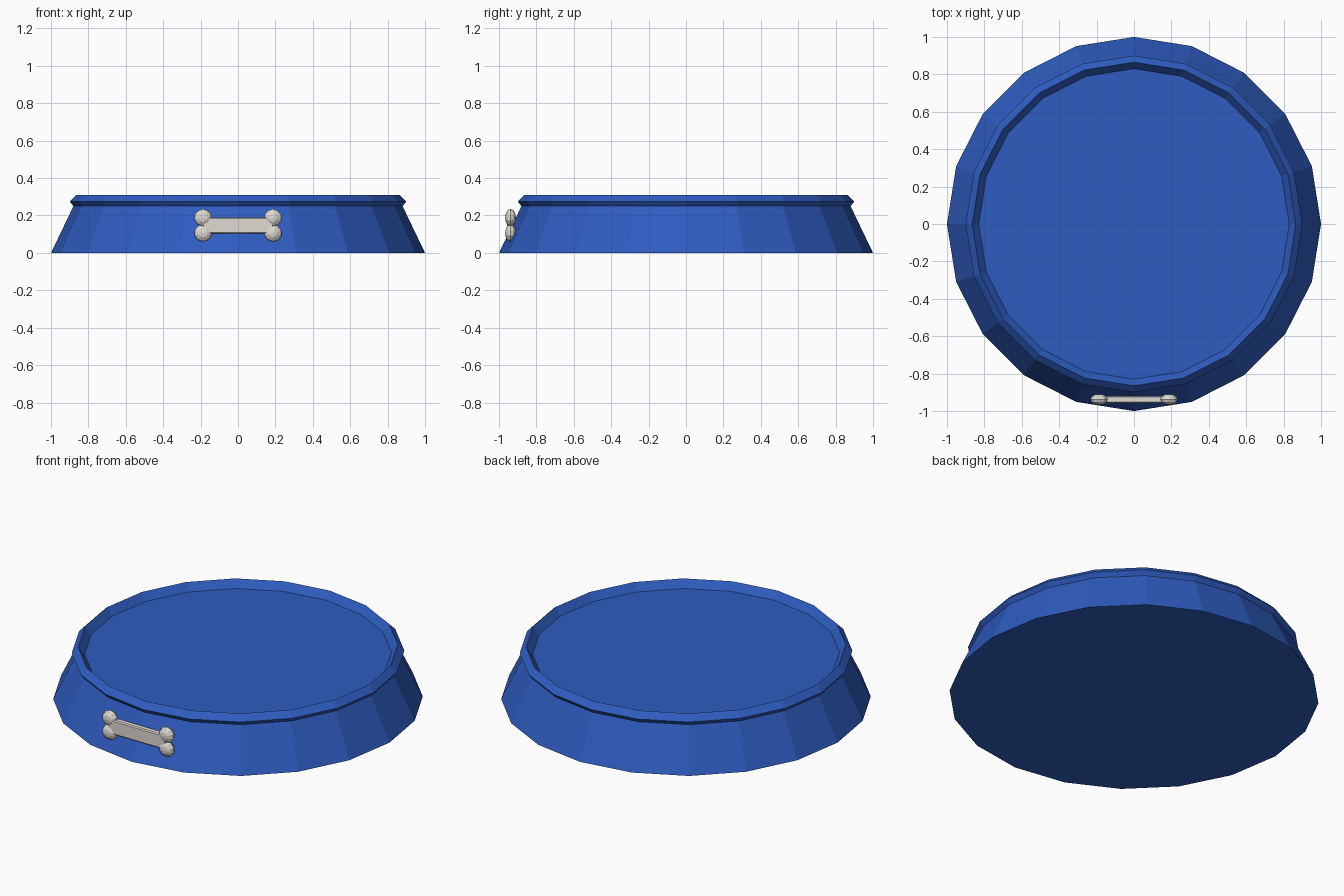
import bpy, bmesh, math
from mathutils import Matrix

if "Cube" in bpy.data.objects:
    bpy.data.objects.remove(bpy.data.objects["Cube"])


def material(name, color):
    m = bpy.data.materials.new(name)
    m.diffuse_color = (*color, 1)
    m.use_nodes = True
    m.node_tree.nodes["Principled BSDF"].inputs["Base Color"].default_value = m.diffuse_color
    return m


def finish(name, bm, mat):
    bmesh.ops.recalc_face_normals(bm, faces=bm.faces)
    mesh = bpy.data.meshes.new(name)
    bm.to_mesh(mesh)
    bm.free()
    mesh.materials.append(mat)
    ob = bpy.data.objects.new(name, mesh)
    bpy.context.collection.objects.link(ob)
    return ob


blue = material("bowl_blue", (0.028, 0.108, 0.53))
cream = material("bone_cream", (0.74, 0.70, 0.65))

# Bowl: 20-sided profile of (radius, height), capped by base and floor
SIDES = 20
profile = [(1.0, 0.0), (0.88, 0.25), (0.90, 0.275), (0.865, 0.31), (0.83, 0.266)]
bm = bmesh.new()
rings = []
for r, z in profile:
    angles = [2 * math.pi * i / SIDES for i in range(SIDES)]
    rings.append([bm.verts.new((r * math.cos(a), r * math.sin(a), z)) for a in angles])
for lo, hi in zip(rings, rings[1:]):
    for i in range(SIDES):
        j = (i + 1) % SIDES
        bm.faces.new((lo[i], lo[j], hi[j], hi[i]))
bm.faces.new(rings[0][::-1])
bm.faces.new(rings[-1])
finish("bowl", bm, blue)

# Bone badge on the front: bevelled bar
CY, CZ = -0.938, 0.147
bm = bmesh.new()
bmesh.ops.create_cube(bm, size=1, matrix=Matrix.Translation((0, CY, CZ))
                      @ Matrix.Diagonal((0.38, 0.038, 0.086, 1)))
bmesh.ops.bevel(bm, geom=bm.edges[:], offset=0.006, segments=1, affect='EDGES')
finish("bone_bar", bm, cream)

# Bone knobs: two flattened lobes at each end
bm = bmesh.new()
for sx in (-1, 1):
    for sz in (-1, 1):
        bmesh.ops.create_uvsphere(
            bm, u_segments=10, v_segments=6, radius=1,
            matrix=Matrix.Translation((sx * 0.187, CY, CZ + sz * 0.041))
            @ Matrix.Diagonal((0.048, 0.029, 0.047, 1))
            @ Matrix.Rotation(math.pi / 2, 4, 'X'))
finish("bone_knobs", bm, cream)
